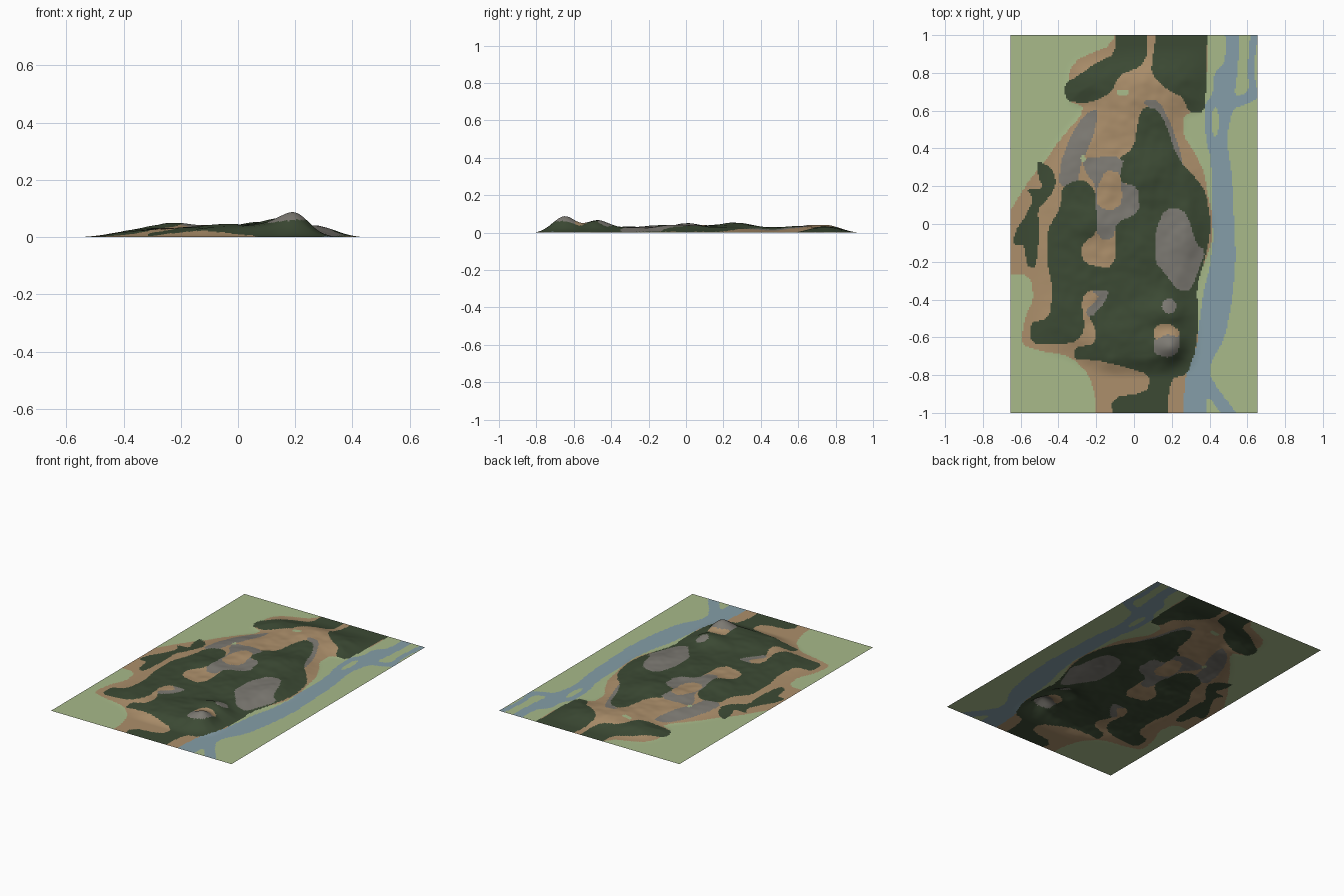
import bpy, math
from mathutils import Vector, noise

if "Cube" in bpy.data.objects:
    bpy.data.objects.remove(bpy.data.objects["Cube"])

NX, NY = 174, 268            # grid cells over 1.30 x 2.00
HX, HY = 0.653, 1.0


def material(name, r, g, b):
    m = bpy.data.materials.new(name)
    lin = [(c / 255 / 12.92 if c < 11 else ((c / 255 + 0.055) / 1.055) ** 2.4) for c in (r, g, b)]
    m.diffuse_color = (*lin, 1)
    m.use_nodes = True
    m.node_tree.nodes["Principled BSDF"].inputs["Base Color"].default_value = m.diffuse_color
    return m


MEADOW, EARTH, FOREST, ROCK, WATER = range(5)
mats = [material("meadow green", 168, 186, 138), material("bare earth", 172, 143, 107),
        material("forest green", 60, 74, 52), material("grey rock", 125, 122, 115),
        material("river blue", 133, 158, 168)]


def outline(pts, cut=0.2):
    """Closed outline in hundredths, corners cut once to round them."""
    p = [(x / 100, y / 100) for x, y in pts]
    out = []
    for a, b in zip(p, p[1:] + p[:1]):
        for t in (cut, 1 - cut):
            out.append((a[0] + (b[0] - a[0]) * t, a[1] + (b[1] - a[1]) * t))
    return out


def oval(x, y, rx, ry):
    return [(x + rx * math.cos(i * math.pi / 6), y + ry * math.sin(i * math.pi / 6)) for i in range(12)]


def inside(x, y, poly):
    hit = False
    x0, y0 = poly[-1]
    for x1, y1 in poly:
        if (y0 > y) != (y1 > y) and x < (x1 - x0) * (y - y0) / (y1 - y0) + x0:
            hit = not hit
        x0, y0 = x1, y1
    return hit


def edge_distance(x, y, poly):
    best = 9.0
    x0, y0 = poly[-1]
    for x1, y1 in poly:
        dx, dy = x1 - x0, y1 - y0
        t = max(0, min(1, ((x - x0) * dx + (y - y0) * dy) / (dx * dx + dy * dy + 1e-12)))
        best = min(best, (x0 + t * dx - x) ** 2 + (y0 + t * dy - y) ** 2)
        x0, y0 = x1, y1
    return math.sqrt(best)


def smooth(a, b, v):
    t = max(0, min(1, (v - a) / (b - a)))
    return t * t * (3 - 2 * t)


# Ground cover, later entries lie over earlier ones
upland = [(-9, 110), (-11, 95), (-29, 88), (-34, 82), (-36, 66), (-25, 61), (-39, 45), (-48, 32),
          (-55, 24), (-63, 11), (-72, -3), (-72, -27), (-55, -27), (-53, -40), (-58, -50), (-60, -64),
          (-50, -67), (-34, -70), (-24, -79), (-20, -93), (-20, -110), (26, -110), (27, -82), (33, -71),
          (34, -50), (30, -37), (35, -26), (41, -11), (42, 3), (39, 16), (37, 28), (32, 38), (26, 47),
          (26, 58), (36, 60), (39, 80), (39, 110)]
river = [(48, 108), (49, 87), (42, 79), (42, 69), (37, 63), (38, 45), (41, 34), (41, 8), (42, -8),
         (40, -24), (37, -34), (35, -50), (33, -66), (27, -79), (26, -108), (38, -108), (38, -89),
         (50, -106), (59, -106), (41, -83), (40, -74), (48, -61), (52, -40), (54, -19), (53, 3),
         (52, 24), (49, 45), (52, 61), (61, 64), (66, 67), (63, 82), (67, 108), (62, 108), (60, 82),
         (61, 70), (53, 67), (55, 82), (56, 108)]
main_forest = [(5, 62), (12, 61), (17, 53), (21, 40), (26, 31), (33, 24), (38, 17), (41, 0), (39, -13),
               (33, -34), (34, -47), (33, -66), (28, -80), (19, -82), (17, -108), (-11, -108), (-12, -92),
               (7, -89), (9, -80), (-7, -75), (-21, -72), (-32, -72), (-31, -65), (-21, -64), (-20, -57),
               (-24, -48), (-16, -40), (-14, -35), (-24, -35), (-28, -40), (-26, -56), (-30, -62),
               (-40, -64), (-55, -63), (-55, -52), (-45, -50), (-43, -35), (-46, -20), (-46, -3),
               (-39, 8), (-38, 20), (-28, 24), (-22, 20), (-17, 7), (-20, -5), (-28, -11), (-27, -21),
               (-10, -24), (-10, 3), (3, 7), (0, 20), (-9, 23), (-9, 34), (0, 40), (2, 55)]
northwest_forest = [(-9, 108), (7, 108), (7, 89), (3, 83), (-8, 79), (-12, 69), (-24, 64), (-36, 65),
                    (-37, 74), (-29, 79), (-19, 86), (-10, 90)]
northeast_forest = [(13, 108), (39, 108), (38, 69), (37, 59), (29, 59), (26, 67), (16, 72), (9, 80), (10, 90)]
west_forest = [(-51, 34), (-43, 29), (-41, 21), (-45, 14), (-51, 8), (-50, -5), (-52, -24), (-57, -22),
               (-58, -11), (-64, -11), (-63, -4), (-57, 5), (-53, 13), (-57, 19), (-48, 19), (-51, 26)]
rock_northwest = [(-20, 61), (-26, 58), (-33, 48), (-39, 32), (-40, 20), (-30, 20), (-28, 32), (-22, 45), (-19, 57)]
rock_middle = [(-28, 35), (-5, 36), (-8, 22), (2, 20), (3, 6), (-9, 1), (-11, -8), (-19, -8), (-20, 8),
               (-20, 20), (-26, 28)]
rock_northeast = [(3, 65), (13, 66), (20, 52), (24, 40), (27, 28), (18, 40), (14, 58)]
rock_east = [(16, 8), (26, 8), (30, 0), (33, -11), (38, -14), (34, -25), (30, -35), (23, -35), (17, -27),
             (11, -20), (11, -5)]
rock_south = [(-13, -35), (-15, -41), (-23, -50), (-26, -46), (-18, -39), (-23, -35)]
earth_middle = [(-15, 29), (-7, 27), (-6, 11), (-12, 7), (-19, 9), (-20, 18)]
summit_rock = [(10, -62), (15, -57), (24, -57), (24, -67), (19, -71), (11, -69)]
summit_earth = [(11, -62), (10, -55), (17, -52), (24, -56), (24, -60), (17, -58)]

layers = [(EARTH, upland), (WATER, river), (MEADOW, oval(43, 54, 2, 8)), (ROCK, rock_northwest),
          (ROCK, rock_northeast), (FOREST, main_forest), (FOREST, northwest_forest),
          (FOREST, northeast_forest), (FOREST, west_forest), (ROCK, rock_middle), (ROCK, rock_east),
          (ROCK, rock_south), (EARTH, earth_middle), (ROCK, oval(18.5, -43.5, 4, 4)),
          (ROCK, summit_rock), (EARTH, summit_earth), (MEADOW, oval(-6, 69.5, 3.5, 1.8)),
          (MEADOW, oval(-27, 34.5, 1.2, 2))]
layers = [(m, outline(p)) for m, p in layers]
boxes = [(min(x for x, _ in p), max(x for x, _ in p), min(y for _, y in p), max(y for _, y in p))
         for _, p in layers]
shore = layers[0][1]

# Hills: centre x, y, radius x, y, height
hills = [(0.20, -0.65, .085, .075, .058), (0.16, -0.47, .13, .07, .036), (0.0, -0.6, .15, .11, .016),
         (-0.22, 0.01, .12, .09, .021), (0.08, 0.25, .11, .13, .022), (-0.14, 0.24, .09, .1, .014),
         (0.03, 0.72, .1, .12, .014), (0.28, -0.05, .08, .15, .012), (0.02, -0.1, .1, .1, .010)]


def height(x, y):
    d = edge_distance(x, y, shore)
    d = d if inside(x, y, shore) else -d
    if d < -0.03:
        return 0.0
    fade = smooth(0.94, 0.74, y) * smooth(-0.82, -0.70, y) * smooth(-0.57, -0.28, x)
    z = 0.029 + sum(h * math.exp(-((x - cx) / rx) ** 2 - ((y - cy) / ry) ** 2) for cx, cy, rx, ry, h in hills)
    z += 0.005 * noise.noise(Vector((x * 8, y * 8, 3))) + 0.003 * noise.noise(Vector((x * 19, y * 19, 7)))
    return max(0.0, z * fade * smooth(-0.03, 0.15, d))


def cover(x, y):
    for (m, p), (x0, x1, y0, y1) in zip(reversed(layers), reversed(boxes)):
        if x0 < x < x1 and y0 < y < y1 and inside(x, y, p):
            return m
    return MEADOW


# Terrain sheet
verts = []
for j in range(NY + 1):
    for i in range(NX + 1):
        x, y = -HX + 2 * HX * i / NX, -HY + 2 * HY * j / NY
        verts.append((x, y, height(x, y)))
W = NX + 1
faces = [(j * W + i, j * W + i + 1, (j + 1) * W + i + 1, (j + 1) * W + i) for j in range(NY) for i in range(NX)]
mesh = bpy.data.meshes.new("terrain")
mesh.from_pydata(verts, [], faces)
for m in mats:
    mesh.materials.append(m)
for f in mesh.polygons:
    f.material_index = cover(f.center.x, f.center.y)
    f.use_smooth = True
terrain = bpy.data.objects.new("terrain", mesh)
bpy.context.collection.objects.link(terrain)
